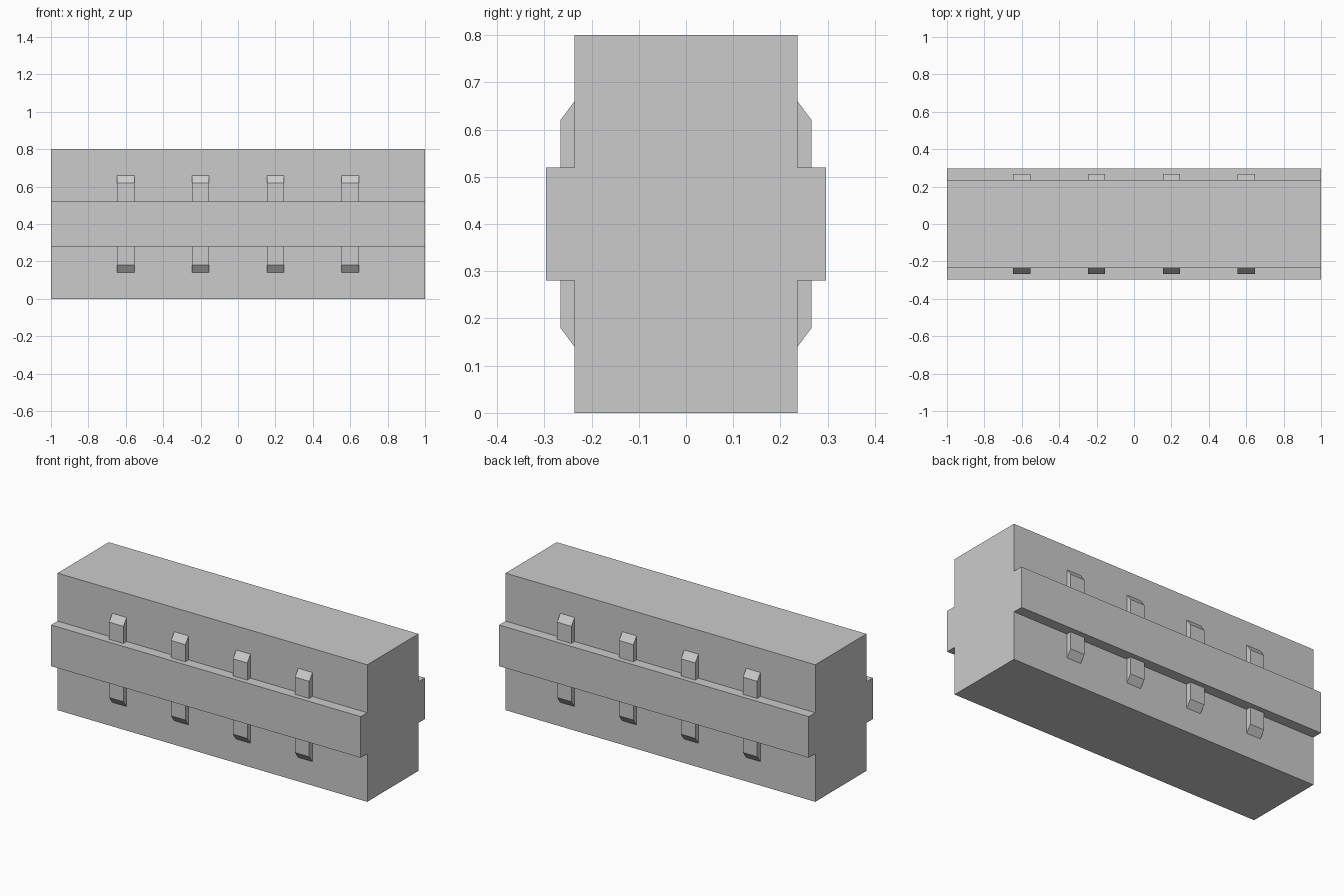
import bpy
import bmesh

if "Cube" in bpy.data.objects:
    bpy.data.objects.remove(bpy.data.objects["Cube"])

BODY_Y, RIB_Y, BAND_Y = 0.236, 0.266, 0.296
HEIGHT, BAND_LOW, BAND_HIGH = 0.80, 0.28, 0.52
RIB_WIDTH = 0.092


def extrude_profile(name, profile, x0, x1):
    """Extrude a closed (y, z) profile along x."""
    bm = bmesh.new()
    face = bm.faces.new([bm.verts.new((x0, y, z)) for y, z in profile])
    result = bmesh.ops.extrude_face_region(bm, geom=[face])
    moved = [v for v in result["geom"] if isinstance(v, bmesh.types.BMVert)]
    bmesh.ops.translate(bm, verts=moved, vec=(x1 - x0, 0, 0))
    bmesh.ops.recalc_face_normals(bm, faces=bm.faces)
    mesh = bpy.data.meshes.new(name)
    bm.to_mesh(mesh)
    bm.free()
    obj = bpy.data.objects.new(name, mesh)
    bpy.context.collection.objects.link(obj)
    return obj


# Block with a raised band along both long sides
half = [(BODY_Y, 0), (BODY_Y, BAND_LOW), (BAND_Y, BAND_LOW),
        (BAND_Y, BAND_HIGH), (BODY_Y, BAND_HIGH), (BODY_Y, HEIGHT)]
extrude_profile("banded_block", half + [(-y, z) for y, z in reversed(half)], -1, 1)

# Small ribs with sloped ends, above and below the band on both sides
rib = [(BODY_Y, BAND_HIGH), (RIB_Y, BAND_HIGH), (RIB_Y, 0.62), (BODY_Y, 0.66)]
for side, sy in (("front", -1), ("back", 1)):
    for level, upper in (("upper", True), ("lower", False)):
        profile = [(sy * y, z if upper else HEIGHT - z) for y, z in rib]
        for i, x in enumerate((-0.6, -0.2, 0.2, 0.6), 1):
            extrude_profile(f"{side}_{level}_rib_{i}", profile,
                            x - RIB_WIDTH / 2, x + RIB_WIDTH / 2)
